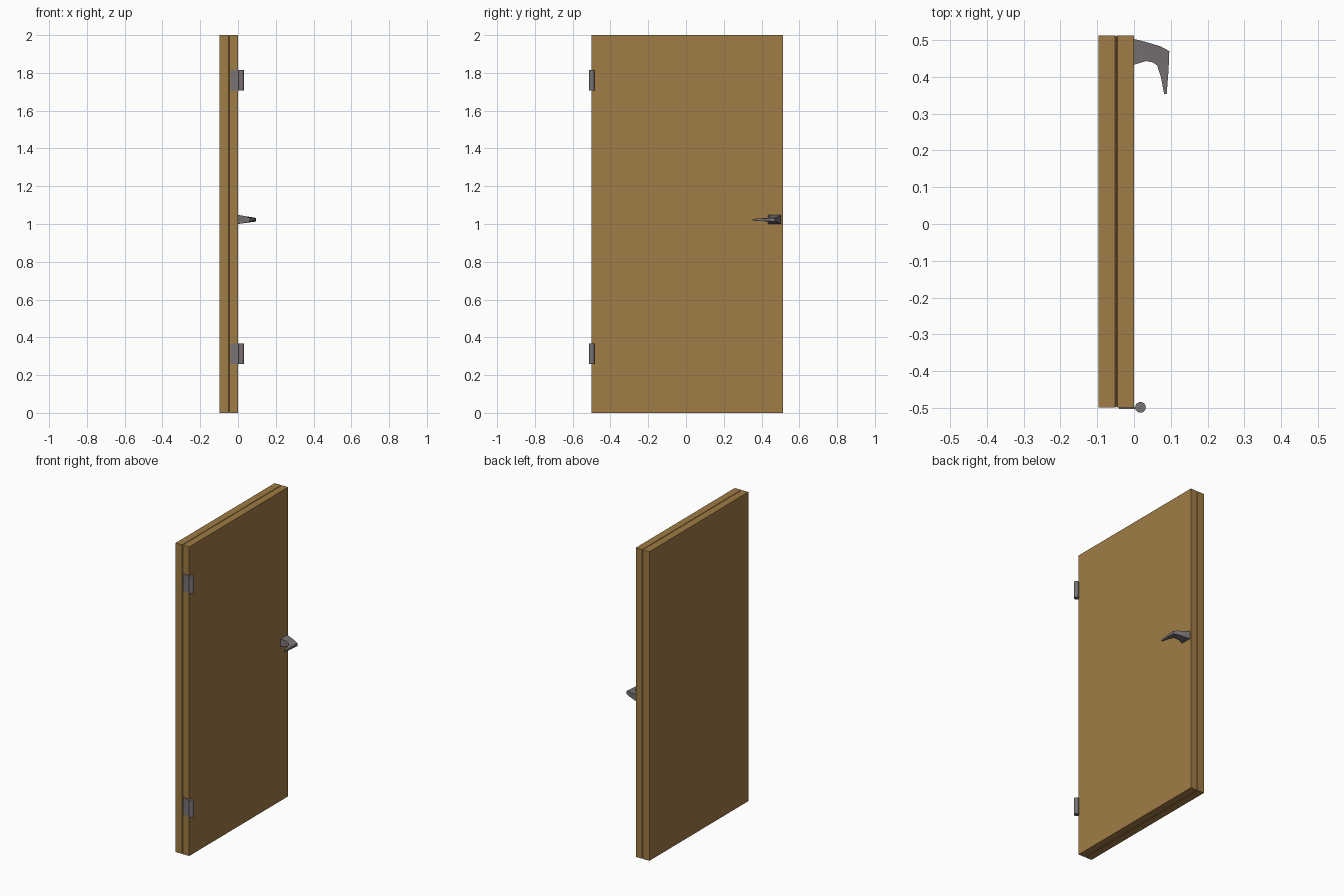
import bpy, bmesh, math
from mathutils import Matrix

if "Cube" in bpy.data.objects:
    bpy.data.objects.remove(bpy.data.objects["Cube"])


def material(name, rgb):
    m = bpy.data.materials.new(name)
    m.diffuse_color = (*rgb, 1)
    m.use_nodes = True
    m.node_tree.nodes["Principled BSDF"].inputs["Base Color"].default_value = m.diffuse_color
    return m


WOOD = material("warm wood", (0.35, 0.20, 0.058))
METAL = material("grey metal", (0.19, 0.168, 0.178))


def finish(name, bm, mat, smooth=None):
    bmesh.ops.recalc_face_normals(bm, faces=bm.faces[:])
    me = bpy.data.meshes.new(name)
    bm.to_mesh(me)
    bm.free()
    ob = bpy.data.objects.new(name, me)
    bpy.context.collection.objects.link(ob)
    me.materials.append(mat)
    if smooth:
        bpy.ops.object.select_all(action='DESELECT')
        ob.select_set(True)
        bpy.context.view_layer.objects.active = ob
        bpy.ops.object.shade_smooth_by_angle(angle=math.radians(smooth))
    return ob


def loft(bm, sections):
    rings = [[bm.verts.new(p) for p in s] for s in sections]
    n = len(rings[0])
    for a, b in zip(rings, rings[1:]):
        for i in range(n):
            j = (i + 1) % n
            bm.faces.new((a[i], a[j], b[j], b[i]))
    bm.faces.new(rings[0])
    bm.faces.new(rings[-1])


def box(bm, lo, hi):
    loft(bm, [[(x, lo[1], lo[2]), (x, hi[1], lo[2]), (x, hi[1], hi[2]), (x, lo[1], hi[2])]
              for x in (lo[0], hi[0])])


# Door leaf with a fine seam groove running round the middle of its edges
bm = bmesh.new()
Y0, Y1, G = -0.499, 0.513, 0.003
loft(bm, [[(x, Y0 + d, d), (x, Y1 - d, d), (x, Y1 - d, 2 - d), (x, Y0 + d, 2 - d)]
          for x, d in ((-0.097, 0), (-0.051, 0), (-0.048, G), (-0.045, 0), (0, 0))])
finish("door_leaf", bm, WOOD)

# Hinges: leaf plate on the edge and a round knuckle
for label, z in (("lower", 0.26), ("upper", 1.707)):
    h = 0.108
    bm = bmesh.new()
    box(bm, (-0.041, -0.503, z), (0.017, -0.498, z + h))
    finish(label + "_hinge_plate", bm, METAL)
    bm = bmesh.new()
    bmesh.ops.create_cone(bm, cap_ends=True, segments=24, radius1=0.0145, radius2=0.0145,
                          depth=h, matrix=Matrix.Translation((0.0175, -0.4985, z + h / 2)))
    finish(label + "_hinge_knuckle", bm, METAL, 40)

# Lever handle: (outer x, y), (inner x, y), bottom z, top z
bm = bmesh.new()
path = [((0, 0.503), (0, 0.433), 1.0, 1.048),
        ((0.035, 0.494), (0.033, 0.443), 1.005, 1.042),
        ((0.072, 0.483), (0.052, 0.439), 1.010, 1.036),
        ((0.096, 0.470), (0.063, 0.431), 1.013, 1.032),
        ((0.094, 0.420), (0.073, 0.400), 1.016, 1.030),
        ((0.089, 0.354), (0.082, 0.353), 1.018, 1.027)]
loft(bm, [[(*o, a), (*i, a), (*i, b), (*o, b)] for o, i, a, b in path])
finish("lever_handle", bm, METAL, 35)
